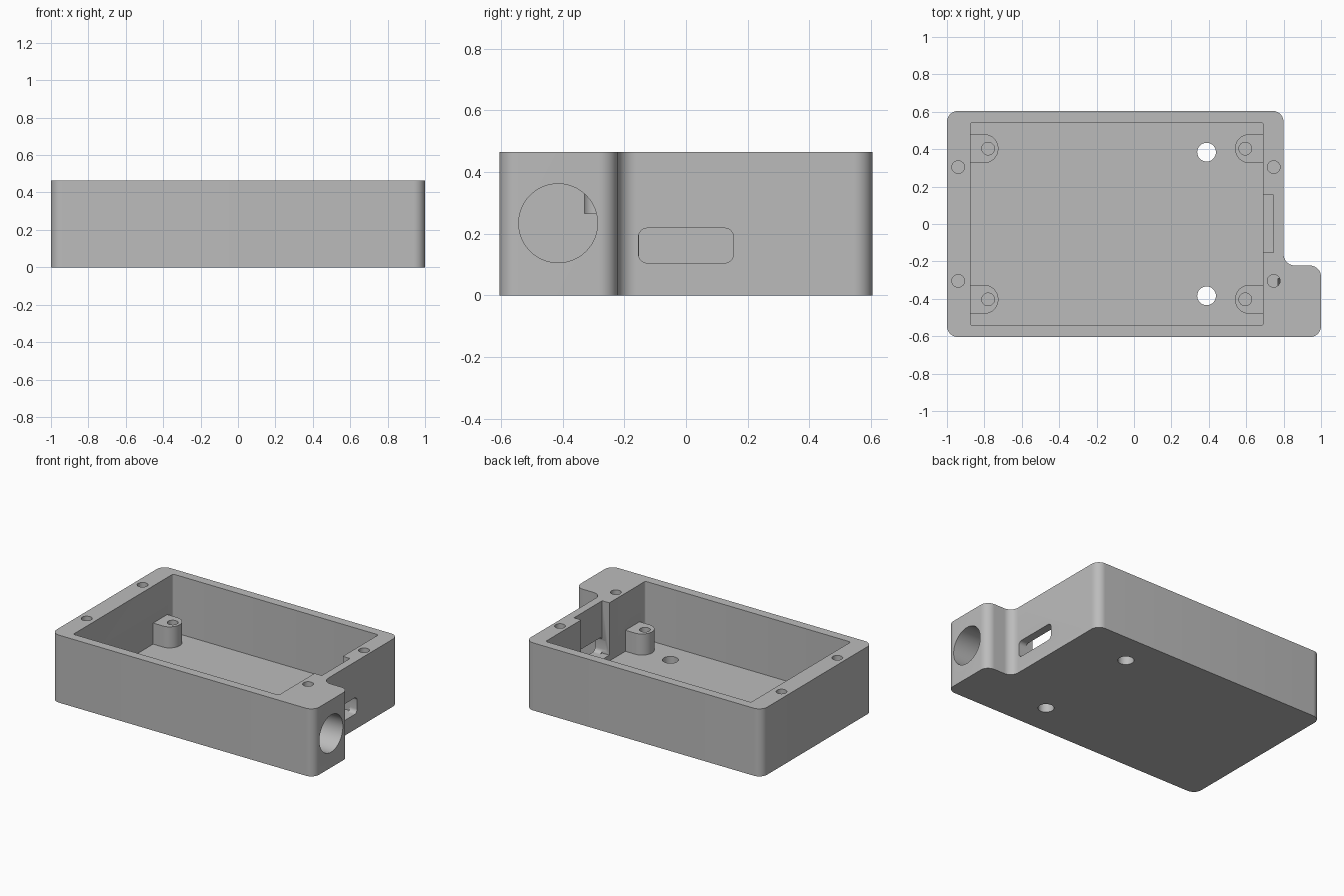
import bpy, bmesh, math
from mathutils import Vector, Matrix

if "Cube" in bpy.data.objects:
    bpy.data.objects.remove(bpy.data.objects["Cube"], do_unlink=True)

H, FLOOR, POST_TOP = 0.465, 0.065, 0.21
IN_L, IN_R, IN_Y = -0.875, 0.69, 0.5425

grey = bpy.data.materials.new("plain_grey")
grey.use_nodes = True
colour = (0.5, 0.5, 0.5, 1)
grey.diffuse_color = colour
grey.node_tree.nodes["Principled BSDF"].inputs["Base Color"].default_value = colour


def rounded(points, radius, steps=10):
    """Round every corner of a right-angled outline."""
    out = []
    n = len(points)
    for i, p in enumerate(points):
        p = Vector(p)
        a = (Vector(points[i - 1]) - p).normalized() * radius
        b = (Vector(points[(i + 1) % n]) - p).normalized() * radius
        for k in range(steps + 1):
            t = math.pi / 2 * k / steps
            out.append(p + a * (1 - math.sin(t)) + b * (1 - math.cos(t)))
    return out


def rect(x0, x1, y0, y1):
    return [(x0, y0), (x1, y0), (x1, y1), (x0, y1)]


def circle(x, y, r, n=48):
    return [(x + r * math.cos(math.tau * k / n), y + r * math.sin(math.tau * k / n))
            for k in range(n)]


def prism(name, outline, lo, hi, along_x=False):
    """Extrude an outline along z, or a (y, z) outline along x."""
    bm = bmesh.new()
    face = bm.faces.new([bm.verts.new((p[0], p[1], lo)) for p in outline])
    ext = bmesh.ops.extrude_face_region(bm, geom=[face])
    bmesh.ops.translate(bm, vec=(0, 0, hi - lo),
                        verts=[v for v in ext["geom"] if isinstance(v, bmesh.types.BMVert)])
    if along_x:
        swap = Matrix(((0, 0, 1, 0), (1, 0, 0, 0), (0, 1, 0, 0), (0, 0, 0, 1)))
        bmesh.ops.transform(bm, matrix=swap, verts=bm.verts)
    bmesh.ops.recalc_face_normals(bm, faces=bm.faces)
    mesh = bpy.data.meshes.new(name)
    bm.to_mesh(mesh)
    bm.free()
    mesh.materials.append(grey)
    obj = bpy.data.objects.new(name, mesh)
    bpy.context.collection.objects.link(obj)
    return obj


def combine(target, tool, operation):
    """Apply a boolean and discard the tool."""
    tool.hide_render = True
    bpy.context.view_layer.objects.active = target
    mod = target.modifiers.new(tool.name, "BOOLEAN")
    mod.operation, mod.object, mod.solver = operation, tool, "EXACT"
    bpy.ops.object.modifier_apply(modifier=mod.name)
    bpy.data.objects.remove(tool, do_unlink=True)


# Outer shell with the ear at the front left corner
outline = [(-1, -0.605), (1, -0.605), (1, -0.222), (0.8, -0.222), (0.8, 0.605), (-1, 0.605)]
case = prism("enclosure", rounded(outline, 0.06), 0, H)

# Main cavity
combine(case, prism("cavity", rounded(rect(IN_L, IN_R, -IN_Y, IN_Y), 0.012, 4),
                    FLOOR, H + 0.1), "DIFFERENCE")

# Board posts, rounded on the side away from the wall
for wall, side in ((IN_L, 1), (IN_R, -1)):
    for y in (-0.403, 0.403):
        cx = wall + side * 0.075
        arc = [(cx + side * 0.075 * math.cos(a), y + 0.077 * math.sin(a))
               for a in (math.pi * (k / 24 - 0.5) for k in range(25))]
        back = wall - side * 0.03
        profile = [(back, y - 0.077)] + arc + [(back, y + 0.077)]
        combine(case, prism("post", profile, FLOOR - 0.02, POST_TOP), "UNION")
        combine(case, prism("post_hole", circle(wall + side * 0.095, y, 0.034, 32),
                            FLOOR + 0.005, POST_TOP + 0.05), "DIFFERENCE")

# Lid screw holes in the rim and mounting holes in the floor
for y in (-1, 1):
    for x in (-0.94, 0.747):
        combine(case, prism("screw_hole", circle(x, y * 0.304, 0.034, 32),
                            H - 0.2, H + 0.1), "DIFFERENCE")
    combine(case, prism("floor_hole", circle(0.388, y * 0.384, 0.05), -0.1, FLOOR + 0.1),
            "DIFFERENCE")

# Connector recess inside the wall and the port through it
combine(case, prism("recess", rect(IN_R - 0.1, 0.745, -0.152, 0.155), 0.105, H + 0.1),
        "DIFFERENCE")
combine(case, prism("port", rounded(rect(-0.154, 0.154, 0.105, 0.218), 0.028, 6),
                    0.72, 0.9, True), "DIFFERENCE")

# Blind round socket in the ear
combine(case, prism("socket", circle(-0.415, 0.234, 0.128, 64), 0.77, 1.1, True), "DIFFERENCE")

# Smooth the fillets and holes while keeping hard edges
bpy.ops.object.select_all(action="DESELECT")
case.select_set(True)
bpy.context.view_layer.objects.active = case
bpy.ops.object.shade_smooth_by_angle(angle=math.radians(30))
